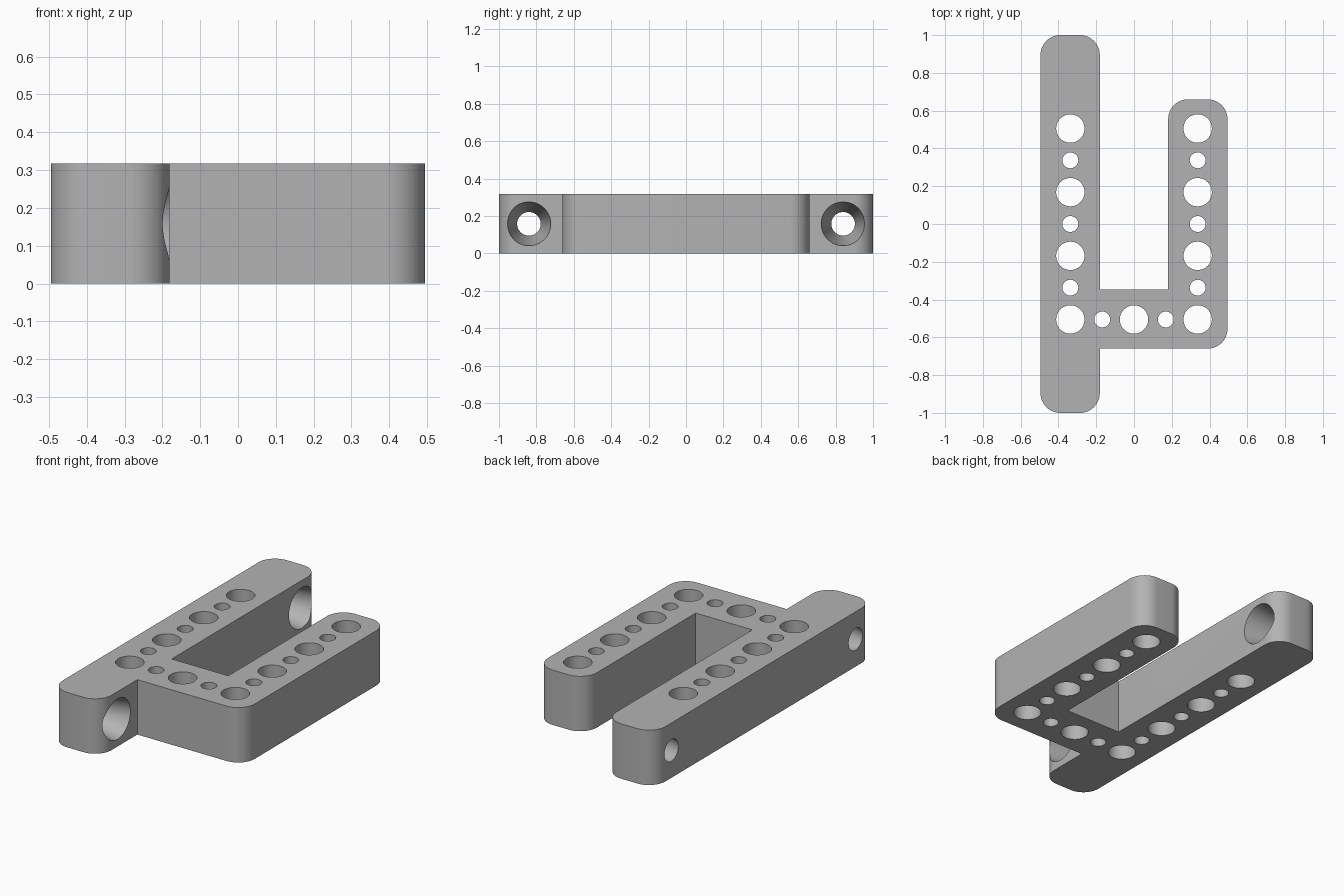
import bpy, bmesh, math
from mathutils import Matrix, Vector

default = bpy.data.objects.get("Cube")
if default:
    bpy.data.objects.remove(default, do_unlink=True)

HEIGHT = 0.317
MID = HEIGHT / 2
OUTER, INNER = 0.495, 0.181      # x limits of both arms
FRONT, BACK = -0.66, 0.66        # y limits of the short arm
BAR_BACK = -0.347                # rear face of the crossbar
CORNER = 0.105
PITCH = 0.1685                   # spacing of the hole grid
ROW_X = 2 * PITCH

grey = bpy.data.materials.new("plain grey")
grey.use_nodes = True
colour = (0.45, 0.45, 0.45, 1)
grey.diffuse_color = colour
grey.node_tree.nodes["Principled BSDF"].inputs["Base Color"].default_value = colour


def make_object(name, bm):
    bmesh.ops.recalc_face_normals(bm, faces=bm.faces)
    mesh = bpy.data.meshes.new(name)
    bm.to_mesh(mesh)
    bm.free()
    mesh.materials.append(grey)
    obj = bpy.data.objects.new(name, mesh)
    bpy.context.collection.objects.link(obj)
    return obj


def rounded_outline(corners, steps=14):
    """Replace each corner flagged True with a tangent arc."""
    points = []
    for i, (x, y, is_round) in enumerate(corners):
        p = Vector((x, y, 0))
        if not is_round:
            points.append(p)
            continue
        before = (Vector((*corners[i - 1][:2], 0)) - p).normalized()
        after = (Vector((*corners[(i + 1) % len(corners)][:2], 0)) - p).normalized()
        centre = p + (before + after) * CORNER
        for s in range(steps + 1):
            a = math.pi / 2 * s / steps
            points.append(centre - after * CORNER * math.cos(a) - before * CORNER * math.sin(a))
    return points


# Bracket body: long arm, crossbar and short arm in one extruded profile
outline = rounded_outline([
    (-OUTER, -1, True), (-INNER, -1, True), (-INNER, FRONT, False),
    (OUTER, FRONT, True), (OUTER, BACK, True), (INNER, BACK, True),
    (INNER, BAR_BACK, False), (-INNER, BAR_BACK, False),
    (-INNER, 1, True), (-OUTER, 1, True)])
bm = bmesh.new()
base = bm.faces.new([bm.verts.new(p) for p in outline])
top = bmesh.ops.extrude_face_region(bm, geom=[base])["geom"]
bmesh.ops.translate(bm, vec=(0, 0, HEIGHT),
                    verts=[v for v in top if isinstance(v, bmesh.types.BMVert)])
body = make_object("bracket_body", bm)

# Hole cutters: alternating large and small vertical holes
cut = bmesh.new()


def add_hole(x, y, large):
    radius = 0.075 if large else 0.042
    bmesh.ops.create_cone(cut, cap_ends=True, segments=48, radius1=radius, radius2=radius,
                          depth=2 * HEIGHT, matrix=Matrix.Translation((x, y, MID)))


for k in range(-3, 4):
    for side in (-1, 1):
        add_hole(side * ROW_X, k * PITCH, k % 2 == 1)
for k in (-1, 0, 1):
    add_hole(k * PITCH, -3 * PITCH, k == 0)

# Tapered sideways holes at both ends of the long arm, wide on the inner face
WIDE, NARROW, EXTRA = 0.117, 0.063, 0.02
width = OUTER - INNER
slope = (WIDE - NARROW) / width
for side in (-1, 1):
    place = Matrix.Translation((-(OUTER + INNER) / 2, side * 0.84, MID))
    bmesh.ops.create_cone(cut, cap_ends=True, segments=64,
                          radius1=NARROW - slope * EXTRA, radius2=WIDE + slope * EXTRA,
                          depth=width + 2 * EXTRA,
                          matrix=place @ Matrix.Rotation(math.pi / 2, 4, "Y"))
cutter = make_object("hole_cutter", cut)
cutter.hide_render = True

# Cut the holes and drop the helper
boolean = body.modifiers.new("holes", "BOOLEAN")
boolean.operation = "DIFFERENCE"
boolean.solver = "EXACT"
boolean.object = cutter
bpy.ops.object.select_all(action="DESELECT")
body.select_set(True)
bpy.context.view_layer.objects.active = body
bpy.ops.object.modifier_apply(modifier=boolean.name)
bpy.data.objects.remove(cutter, do_unlink=True)
bpy.ops.object.shade_smooth_by_angle(angle=math.radians(30))
